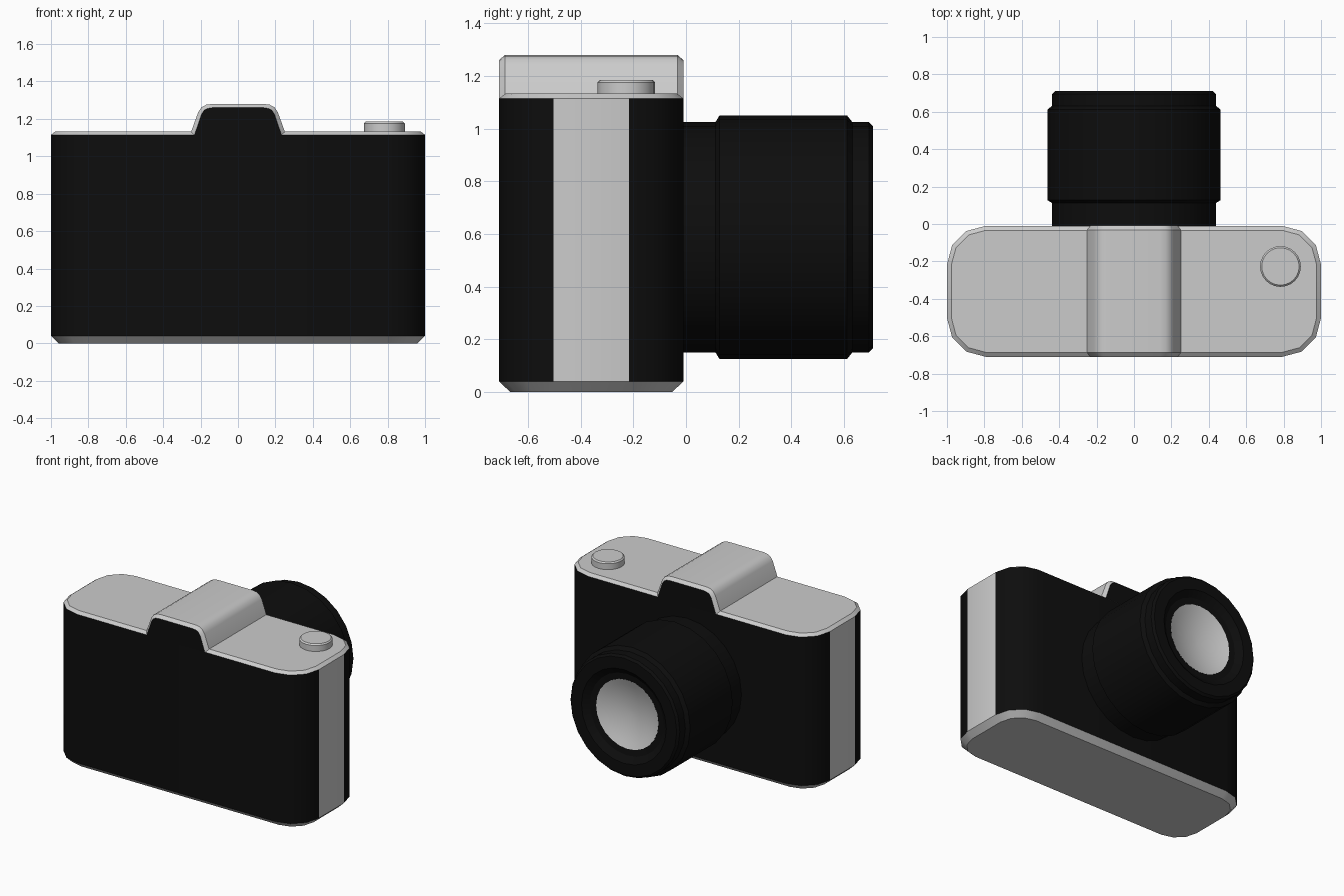
import bpy, bmesh, math
from mathutils import Matrix, Vector

if "Cube" in bpy.data.objects:
    bpy.data.objects.remove(bpy.data.objects["Cube"])


def material(name, v):
    m = bpy.data.materials.new(name)
    m.diffuse_color = (v, v, v, 1)
    m.use_nodes = True
    m.node_tree.nodes["Principled BSDF"].inputs["Base Color"].default_value = m.diffuse_color
    return m


BLACK = material("black leatherette", 0.004)
SILVER = material("silver metal", 0.6)


def loft(name, rings, mats, pick=None, matrix=None, angle=35):
    """Skin closed rings of points, cap both ends, colour faces by pick(face)."""
    bm = bmesh.new()
    loops = [[bm.verts.new(p) for p in ring] for ring in rings]
    for a, b in zip(loops, loops[1:]):
        n = len(a)
        for i in range(n):
            j = (i + 1) % n
            bm.faces.new((a[i], a[j], b[j], b[i]))
    bm.faces.new(loops[0])
    bm.faces.new(loops[-1])
    bmesh.ops.recalc_face_normals(bm, faces=bm.faces)
    bm.normal_update()
    for f in bm.faces:
        f.material_index = pick(f) if pick else 0
    if matrix:
        bm.transform(matrix)
    me = bpy.data.meshes.new(name)
    bm.to_mesh(me)
    bm.free()
    for m in mats:
        me.materials.append(m)
    ob = bpy.data.objects.new(name, me)
    bpy.context.collection.objects.link(ob)
    bpy.ops.object.select_all(action='DESELECT')
    ob.select_set(True)
    bpy.context.view_layer.objects.active = ob
    bpy.ops.object.shade_smooth_by_angle(angle=math.radians(angle))
    return ob


def circle(r, z, n):
    return [(r * math.cos(2 * math.pi * i / n), r * math.sin(2 * math.pi * i / n), z)
            for i in range(n)]


def outline(z, inset):
    """Rounded rectangle of the camera body, three segments per corner."""
    r = 0.207
    cx, cy = 1 - r, 0.35 - r
    pts = []
    for k, (sx, sy) in enumerate([(1, 1), (-1, 1), (-1, -1), (1, -1)]):
        for s in range(4):
            a = math.radians(90 * k + 30 * s)
            pts.append((sx * cx + (r - inset) * math.cos(a),
                        -0.36 + sy * cy + (r - inset) * math.sin(a), z))
    return pts


# Body: black wrap, silver top, base and side strips
def body_colour(f):
    z = f.calc_center_median().z
    return 0 if 0.1 < z < 1.1 and abs(f.normal.x) < 0.99 else 1


loft("camera_body", [outline(0, 0.042), outline(0.04, 0), outline(1.115, 0),
                     outline(1.133, 0.024)], [BLACK, SILVER], body_colour, angle=32)


# Viewfinder hump: silver shell with black front and back plates
def hump(y, half):
    return ([(x, y, z) for x, z in half] +
            [(-x, y, z) for x, z in reversed(half)])


outer = [(0.258, 1.113), (0.25, 1.133), (0.213, 1.235), (0.195, 1.262), (0.169, 1.276), (0.137, 1.28)]
inner = [(0.233, 1.113), (0.23, 1.122), (0.195, 1.225), (0.181, 1.246), (0.162, 1.256), (0.135, 1.26)]
loft("viewfinder_hump", [hump(-0.711, inner), hump(-0.688, outer),
                         hump(-0.032, outer), hump(-0.009, inner)],
     [BLACK, SILVER], lambda f: 0 if abs(f.normal.y) > 0.95 else 1)

# Shutter button
loft("shutter_button", [circle(r, z, 24) for r, z in
                        [(0.109, 1.12), (0.109, 1.176), (0.1, 1.185)]],
     [SILVER], matrix=Matrix.Translation((0.783, -0.227, 0)))

# Lens barrel with grip ring and stepped front opening
to_lens = Matrix.Translation((0, 0, 0.5875)) @ Matrix.Rotation(math.radians(-90), 4, 'X')
barrel = [(0.4375, -0.05), (0.4375, 0.112), (0.4625, 0.127), (0.4625, 0.612),
          (0.4375, 0.632), (0.4375, 0.695), (0.4225, 0.71), (0.34, 0.71),
          (0.295, 0.675), (0.25, 0.67)]
loft("lens_barrel", [circle(r, y, 24) for r, y in barrel] + [circle(0.24, 0.58, 24)],
     [BLACK], matrix=to_lens, angle=30)

# Concave glass: shallow dish set in the opening
dish = [(0.25, 0.655)]
for t in range(6):
    r = 0.25 * (1 - t / 6)
    dish.append((r, 0.62 + 0.051 * (r / 0.25) ** 2))
dish.append((0.01, 0.62))
loft("lens_glass", [circle(r, y, 24) for r, y in dish[1:]], [SILVER],
     matrix=to_lens, angle=30)
# Remove the flat cap behind the dish so only the curved face remains
me = bpy.data.objects["lens_glass"].data
bm = bmesh.new()
bm.from_mesh(me)
big = max(bm.faces, key=lambda f: f.calc_area())
bmesh.ops.delete(bm, geom=[big], context='FACES')
for f in bm.faces:
    if f.normal.y < 0:
        f.normal_flip()
bm.to_mesh(me)
bm.free()
